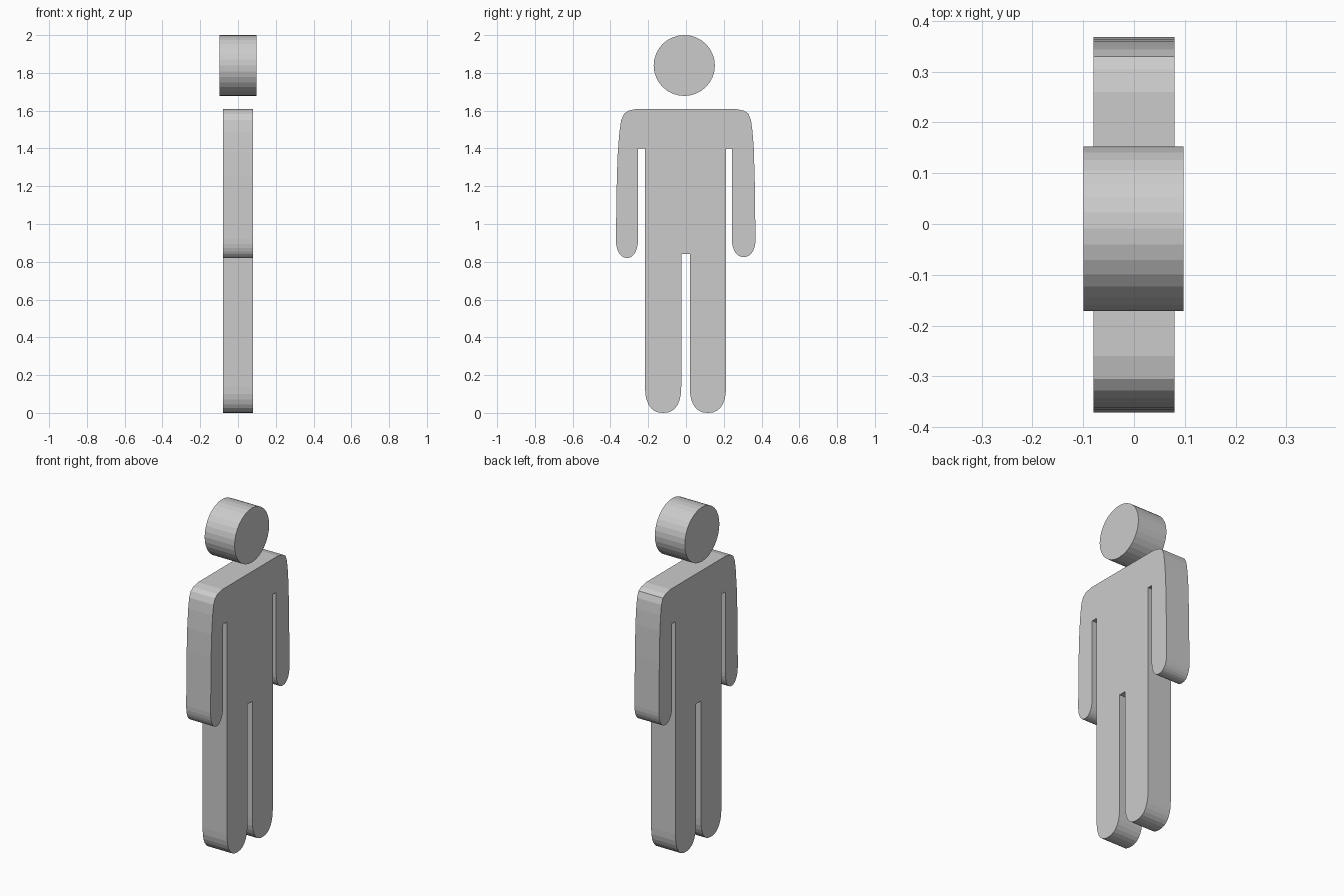
import bpy, bmesh, math

cube = bpy.data.objects.get("Cube")
if cube:
    bpy.data.objects.remove(cube)

# Single plain grey material
grey = bpy.data.materials.new("light grey")
grey.use_nodes = True
colour = (0.6, 0.6, 0.6, 1.0)
grey.diffuse_color = colour
grey.node_tree.nodes["Principled BSDF"].inputs["Base Color"].default_value = colour


def extrude_profile(name, profile, x_min, x_max):
    """Extrude a closed (y, z) outline along x into a solid plate."""
    bm = bmesh.new()
    face = bm.faces.new([bm.verts.new((x_min, y, z)) for y, z in profile])
    result = bmesh.ops.extrude_face_region(bm, geom=[face])
    moved = [v for v in result["geom"] if isinstance(v, bmesh.types.BMVert)]
    bmesh.ops.translate(bm, vec=(x_max - x_min, 0, 0), verts=moved)
    bmesh.ops.recalc_face_normals(bm, faces=bm.faces)
    mesh = bpy.data.meshes.new(name)
    bm.to_mesh(mesh)
    bm.free()
    mesh.materials.append(grey)
    obj = bpy.data.objects.new(name, mesh)
    bpy.context.collection.objects.link(obj)
    return obj


def rounded_end(y_from, y_to, z_side, z_tip, power, steps=14):
    """Downward rounded limb end, running from y_from to y_to."""
    points = []
    for i in range(steps + 1):
        a = math.pi * i / steps
        c, s = math.cos(a), max(math.sin(a), 0.0)
        across = math.copysign(abs(c) ** (2 / power), c)
        y = (y_from + y_to) / 2 + (y_from - y_to) / 2 * across
        points.append((y, z_side - (z_side - z_tip) * s ** (2 / power)))
    return points


# Body outline: shoulders, arms and legs, with slots between the limbs
outline = [(0.26, 1.61), (-0.26, 1.61), (-0.305, 1.60), (-0.328, 1.583),
           (-0.343, 1.55), (-0.352, 1.49), (-0.361, 1.38), (-0.366, 1.25)]
outline += rounded_end(-0.371, -0.254, 0.92, 0.82, 2.2)
outline += [(-0.254, 1.40), (-0.217, 1.40)]
outline += rounded_end(-0.217, -0.025, 0.14, 0.0, 2.4)
outline += [(-0.025, 0.84), (0.02, 0.84)]
outline += rounded_end(0.02, 0.212, 0.14, 0.0, 2.4)
outline += [(0.212, 1.40), (0.243, 1.40)]
outline += rounded_end(0.243, 0.368, 0.92, 0.825, 2.2)
outline += [(0.364, 1.22), (0.359, 1.40), (0.352, 1.49),
            (0.344, 1.55), (0.330, 1.585), (0.305, 1.60)]
extrude_profile("body", outline, -0.08, 0.08)

# Head: a short disc lying along x, floating above the shoulders
segments = 32
head = [(-0.009 + 0.162 * math.cos(2 * math.pi * i / segments),
         1.839 + 0.161 * math.sin(2 * math.pi * i / segments))
        for i in range(segments)]
extrude_profile("head", head, -0.099, 0.097)
